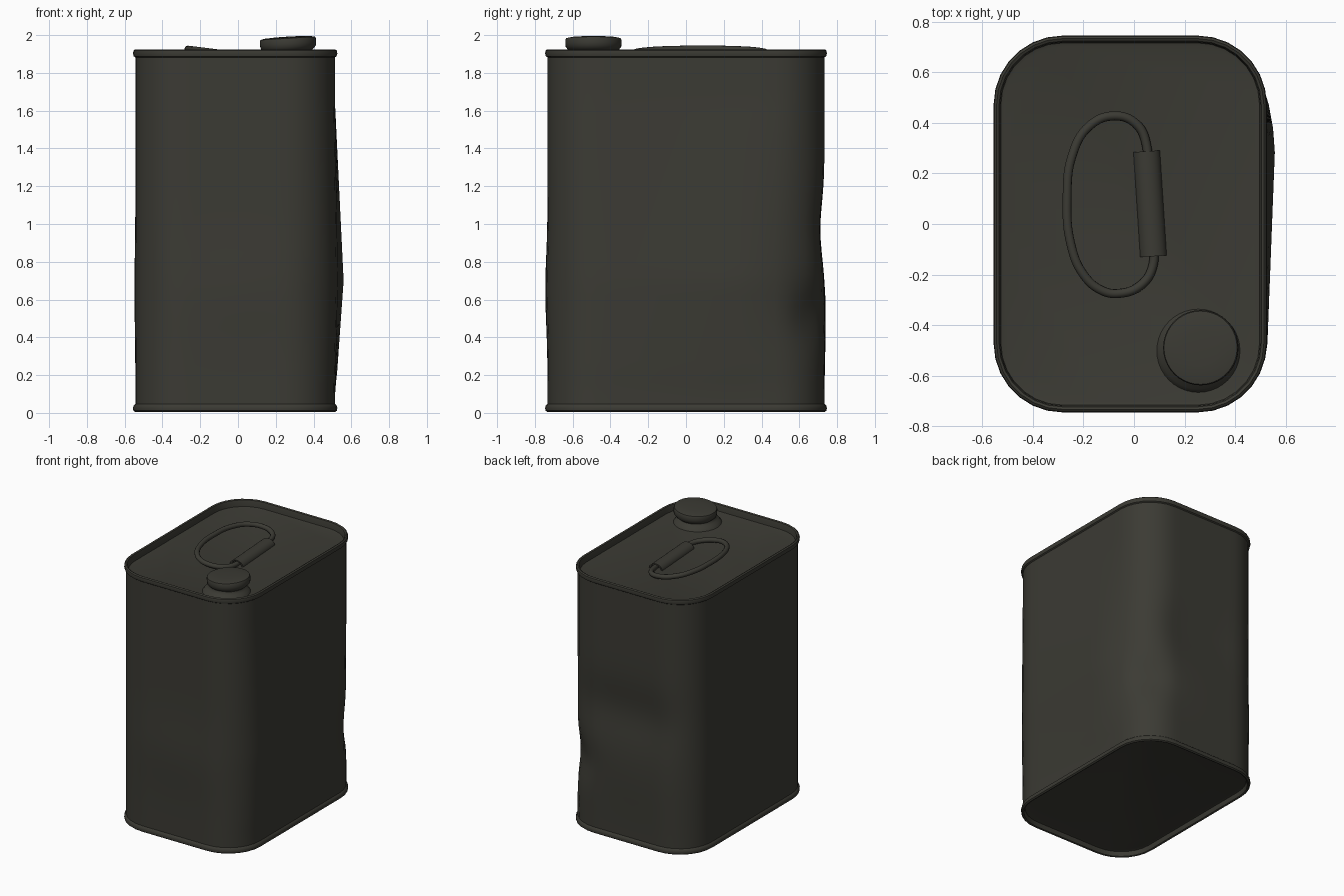
import bpy, bmesh, math
from mathutils import Vector

cube = bpy.data.objects.get("Cube")
if cube:
    bpy.data.objects.remove(cube, do_unlink=True)

paint = bpy.data.materials.new("dark olive paint")
paint.use_nodes = True
color = (0.044, 0.043, 0.034, 1)
paint.diffuse_color = color
paint.node_tree.nodes["Principled BSDF"].inputs["Base Color"].default_value = color

CX, HX, HY, RADIUS = -0.015, 0.528, 0.733, 0.26
LID = 1.87
BASE = 0.045


def finish(obj, angle=40):
    obj.data.materials.clear()
    obj.data.materials.append(paint)
    bpy.ops.object.select_all(action='DESELECT')
    obj.select_set(True)
    bpy.context.view_layer.objects.active = obj
    bpy.ops.object.shade_smooth_by_angle(angle=math.radians(angle))
    return obj


def outline(offset, corner_steps=7, side_steps=10):
    """Rounded rectangle grown by offset, with subdivided straight sides."""
    r = RADIUS + offset
    corners = []
    for k, (sx, sy) in enumerate([(1, 1), (-1, 1), (-1, -1), (1, -1)]):
        center = Vector((CX + sx * (HX - RADIUS), sy * (HY - RADIUS)))
        arc = []
        for i in range(corner_steps + 1):
            a = math.pi / 2 * (k + i / corner_steps)
            arc.append(center + r * Vector((math.cos(a), math.sin(a))))
        corners.append(arc)
    pts = []
    for k in range(4):
        pts += corners[k]
        a, b = corners[k][-1], corners[(k + 1) % 4][0]
        pts += [a.lerp(b, i / side_steps) for i in range(1, side_steps)]
    return pts


def loft(name, rings):
    """Skin a list of equally sized rings of 3D points and cap both ends."""
    bm = bmesh.new()
    loops = [[bm.verts.new(p) for p in ring] for ring in rings]
    n = len(loops[0])
    for a, b in zip(loops, loops[1:]):
        for i in range(n):
            j = (i + 1) % n
            bm.faces.new((a[i], a[j], b[j], b[i]))
    bm.faces.new(loops[0][::-1])
    bm.faces.new(loops[-1])
    bmesh.ops.recalc_face_normals(bm, faces=bm.faces)
    mesh = bpy.data.meshes.new(name)
    bm.to_mesh(mesh)
    bm.free()
    obj = bpy.data.objects.new(name, mesh)
    bpy.context.collection.objects.link(obj)
    return finish(obj)


def bump(value, center, width, power=2):
    return math.exp(-abs((value - center) / width) ** power)


def tent(value, peak, below, above):
    d = value - peak
    return max(0, 1 - (d / above if d > 0 else -d / below))


def dented(x, y, z):
    """Push the sheet metal in and out to give the worn shape."""
    fade = min(1, max(0, (z - 0.05) / 0.15), max(0, (1.88 - z) / 0.15))
    dx = dy = 0
    if x > 0.4:
        dx += 0.048 * tent(z, 0.7, 0.65, 0.95) * tent(y, 0.33, 1.2, 0.26)
    if x < -0.5:
        dx -= 0.005 * bump(z, 0.65, 0.3) * bump(y, 0, 0.5)
    if y > 0.5:
        dy -= 0.028 * bump(z, 0.97, 0.2) * bump(x, 0, 0.4, 4)
        dy += 0.007 * bump(z, 0.5, 0.25) * bump(x, -0.1, 0.4)
    if y < -0.7:
        dy -= 0.012 * bump(z, 0.65, 0.25) * bump(x, 0, 0.4)
    crease = 0.028 * bump(z, 0.52, 0.15) * bump(x, 0.42, 0.16) * bump(y, 0.68, 0.13)
    return x + fade * (dx - crease), y + fade * (dy - crease), z


# Can body: raised seams at both ends, recessed lid and base
profile = [(-0.03, BASE), (-0.016, BASE - 0.004), (-0.013, 0.022), (-0.008, 0.009),
           (0.002, 0.005), (0.011, 0.012), (0.013, 0.026), (0.009, 0.04), (0, 0.048)]
profile += [(0, 0.048 + (1.882 - 0.048) * i / 32) for i in range(1, 33)]
profile += [(0.009, 1.888), (0.013, 1.903), (0.01, 1.918), (0.001, 1.925),
            (-0.009, 1.92), (-0.013, 1.905), (-0.016, LID + 0.004), (-0.03, LID)]
loft("can_body", [[dented(p.x, p.y, z) for p in outline(off)] for off, z in profile])


def lathe(name, points, location, tilt=0, sides=40):
    rings = [[(r * math.cos(2 * math.pi * i / sides),
               r * math.sin(2 * math.pi * i / sides), z) for i in range(sides)]
             for r, z in points]
    obj = loft(name, rings)
    obj.location = location
    obj.rotation_euler.y = tilt
    return obj


# Spout collar flaring into the lid, and the tilted screw cap
lathe("spout_collar", [(0.168, -0.004), (0.16, 0.006), (0.152, 0.018),
                       (0.135, 0.028), (0.122, 0.045), (0.12, 0.075)],
      (0.255, -0.502, LID))
lathe("screw_cap", [(0.12, -0.012), (0.136, 0), (0.147, 0.014), (0.149, 0.03),
                    (0.149, 0.05), (0.145, 0.059), (0.12, 0.064),
                    (0.07, 0.067), (0.02, 0.068)],
      (0.267, -0.49, 1.924), tilt=-0.06)

# Wire handle: an oval loop whose free side is lifted off the lid
curve = bpy.data.curves.new("wire_handle", 'CURVE')
curve.dimensions = '3D'
curve.bevel_depth = 0.018
curve.bevel_resolution = 3
curve.resolution_u = 8
path = [(0.05, 0.2), (0.05, 0.31), (0.01, 0.395), (-0.08, 0.428), (-0.18, 0.385),
        (-0.245, 0.27), (-0.265, 0.1), (-0.25, -0.08), (-0.2, -0.2),
        (-0.13, -0.262), (-0.06, -0.275), (0.03, -0.24), (0.075, -0.165), (0.072, -0.06)]
spline = curve.splines.new('BEZIER')
spline.bezier_points.add(len(path) - 1)
for bp, (x, y) in zip(spline.bezier_points, path):
    bp.co = (x, y, 1.885 + 0.042 * (0.07 - x) / 0.34)
    bp.handle_left_type = bp.handle_right_type = 'AUTO'
handle = bpy.data.objects.new("wire_handle", curve)
bpy.context.collection.objects.link(handle)
bpy.ops.object.select_all(action='DESELECT')
handle.select_set(True)
bpy.context.view_layer.objects.active = handle
bpy.ops.object.convert(target='MESH')
finish(bpy.context.view_layer.objects.active, 60)

# Low folded sheet bracket that holds the straight side of the handle
start, end = Vector((0.05, 0.288, LID - 0.004)), Vector((0.077, -0.128, LID - 0.004))
side = Vector((0, 0, 1)).cross(end - start).normalized()
section = []
for width, height, order in ((0.053, 0.044, 1), (0.042, 0.036, -1)):
    arc = [(width * math.cos(math.pi * i / 12), height * math.sin(math.pi * i / 12))
           for i in range(13)]
    section += arc[::order]
rings = [[p + side * u + Vector((0, 0, v)) for u, v in section] for p in (start, end)]
loft("handle_bracket", rings)
